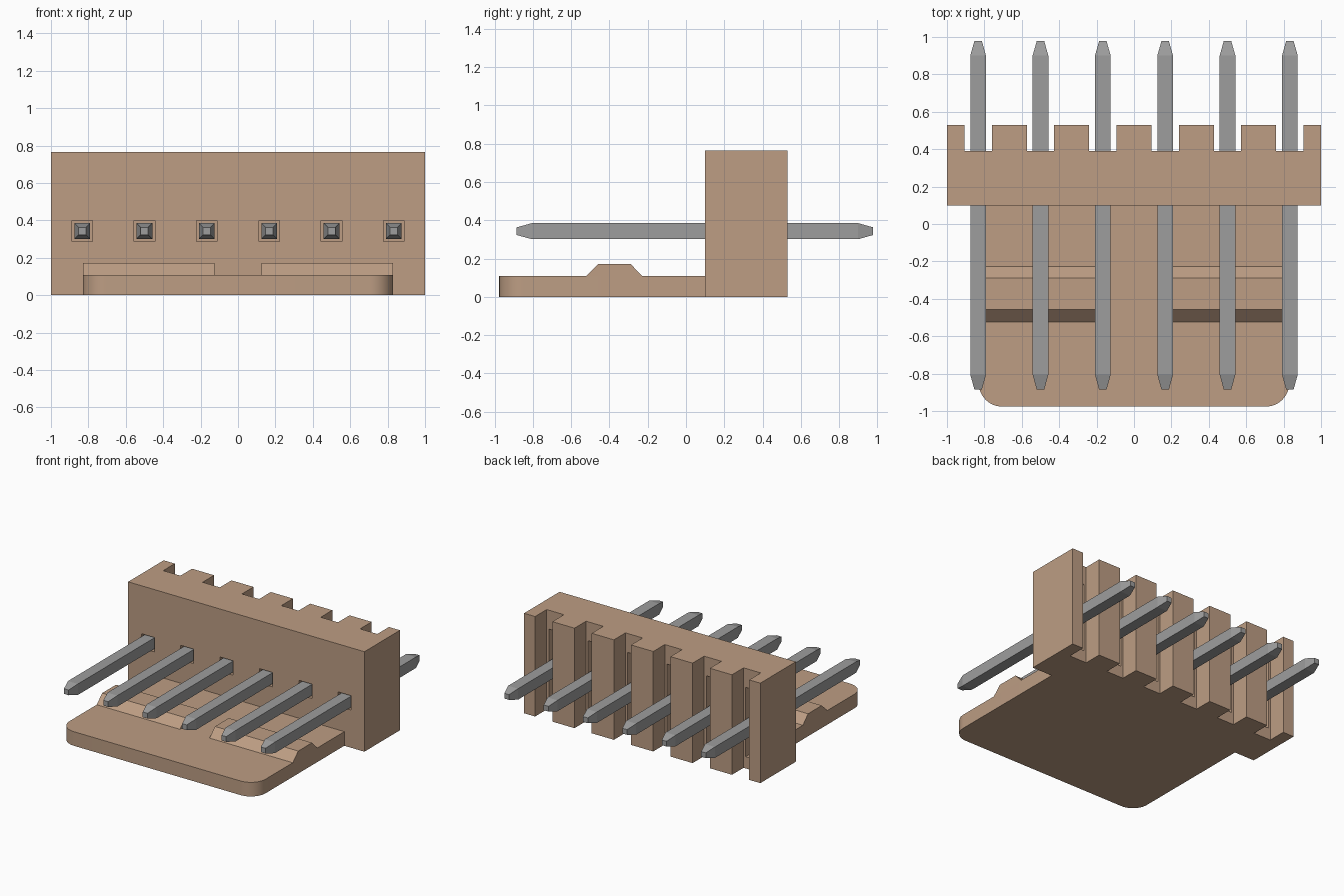
import bpy
import bmesh
import math
from mathutils import Vector

if "Cube" in bpy.data.objects:
    bpy.data.objects.remove(bpy.data.objects["Cube"], do_unlink=True)

PITCH = 1 / 3
PIN_X = [(i - 2.5) * PITCH for i in range(6)]
PIN_Z = 0.343
FRONT, FLOOR, BACK, HEIGHT = 0.1, 0.39, 0.53, 0.765


def material(name, rgb):
    mat = bpy.data.materials.new(name)
    mat.use_nodes = True
    color = (*rgb, 1)
    mat.diffuse_color = color
    mat.node_tree.nodes["Principled BSDF"].inputs["Base Color"].default_value = color
    return mat


tan = material("tan plastic", (0.51, 0.34, 0.23))
steel = material("grey metal", (0.34, 0.34, 0.34))


def finish(name, bm, mat):
    bmesh.ops.recalc_face_normals(bm, faces=bm.faces[:])
    mesh = bpy.data.meshes.new(name)
    bm.to_mesh(mesh)
    bm.free()
    mesh.materials.append(mat)
    obj = bpy.data.objects.new(name, mesh)
    bpy.context.collection.objects.link(obj)
    return obj


def prism(name, points, direction, mat):
    """Extrude a closed outline of 3D points along a direction."""
    bm = bmesh.new()
    face = bm.faces.new([bm.verts.new(p) for p in points])
    out = bmesh.ops.extrude_face_region(bm, geom=[face])
    verts = [v for v in out["geom"] if isinstance(v, bmesh.types.BMVert)]
    bmesh.ops.translate(bm, verts=verts, vec=Vector(direction))
    return finish(name, bm, mat)


def add_box(bm, low, high):
    low, high = Vector(low), Vector(high)
    verts = bmesh.ops.create_cube(bm, size=1)["verts"]
    for v in verts:
        v.co = (low + high) / 2 + v.co * (high - low)


# Housing wall with a comb-shaped back
outline = [(1, FRONT, 0), (-1, FRONT, 0), (-1, BACK, 0)]
for x in PIN_X:
    a, b = x - 0.073, x + 0.073
    outline += [(a, BACK, 0), (a, FLOOR, 0), (b, FLOOR, 0), (b, BACK, 0)]
outline.append((1, BACK, 0))
housing = prism("housing", outline, (0, 0, HEIGHT), tan)

# Square pin recesses in front, tall slots in the notch floors behind
bm = bmesh.new()
r = 0.055
for x in PIN_X:
    add_box(bm, (x - r, FRONT - 0.05, PIN_Z - r), (x + r, FRONT + 0.05, PIN_Z + r))
    add_box(bm, (x - r, FLOOR - 0.06, 0.09), (x + r, FLOOR + 0.05, 0.62))
cutter = finish("recess_cutter", bm, tan)
cutter.hide_render = True
mod = housing.modifiers.new("recesses", "BOOLEAN")
mod.object = cutter
mod.operation = "DIFFERENCE"
mod.solver = "EXACT"
bpy.context.view_layer.objects.active = housing
bpy.ops.object.modifier_apply(modifier=mod.name)
bpy.data.objects.remove(cutter, do_unlink=True)

# Base plate with two rounded front corners
W, TIP, R, STEPS = 0.83, -0.976, 0.125, 12
outline = [(W, FRONT, 0), (-W, FRONT, 0)]
for side, start in ((-1, math.pi), (1, 1.5 * math.pi)):
    for i in range(STEPS + 1):
        t = start + i / STEPS * math.pi / 2
        outline.append((side * (W - R) + R * math.cos(t), TIP + R + R * math.sin(t), 0))
base = prism("base_plate", outline, (0, 0, 0.108), tan)
bpy.ops.object.select_all(action="DESELECT")
base.select_set(True)
bpy.context.view_layer.objects.active = base
bpy.ops.object.shade_smooth_by_angle(angle=math.radians(30))

# Pair of locking ridges on the plate
for name, x in (("left_ridge", 0.125), ("right_ridge", -W)):
    section = [(-0.525, 0.106), (-0.457, 0.172), (-0.29, 0.172), (-0.226, 0.106)]
    prism(name, [(x, y, z) for y, z in section], (W - 0.125, 0, 0), tan)

# Square pins with tapered ends
for n, x in enumerate(PIN_X, 1):
    bm = bmesh.new()
    rings = []
    for y, h in ((-0.885, 0.02), (-0.805, 0.042), (0.9, 0.042), (0.978, 0.02)):
        corners = [(-h, -h), (h, -h), (h, h), (-h, h)]
        rings.append([bm.verts.new((x + a, y, PIN_Z + b)) for a, b in corners])
    for lo, hi in zip(rings, rings[1:]):
        for i in range(4):
            j = (i + 1) % 4
            bm.faces.new((lo[i], lo[j], hi[j], hi[i]))
    bm.faces.new(rings[0])
    bm.faces.new(rings[-1])
    finish(f"pin_{n}", bm, steel)
